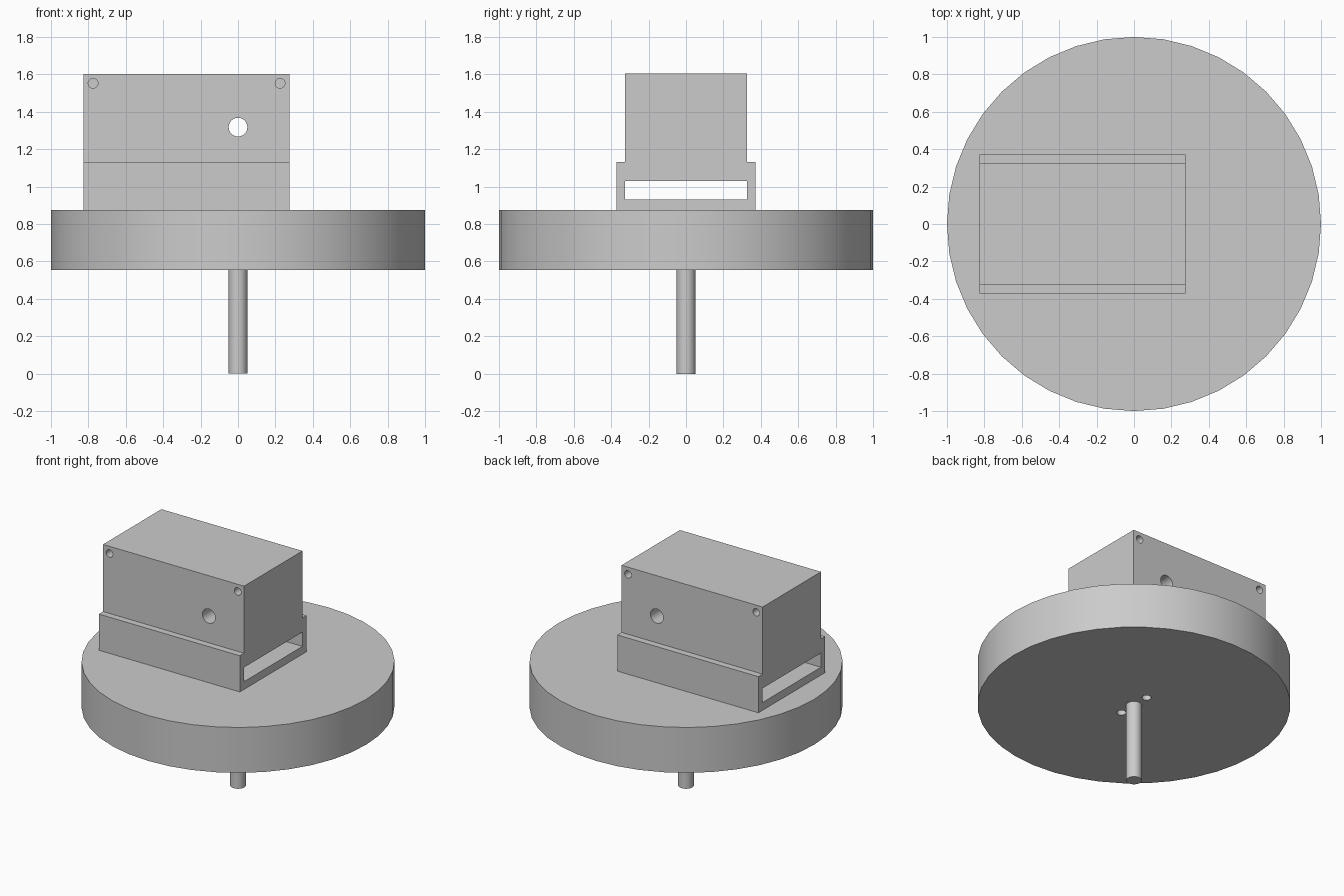
import bpy
import math

if "Cube" in bpy.data.objects:
    bpy.data.objects.remove(bpy.data.objects["Cube"], do_unlink=True)

grey = bpy.data.materials.new("plain grey")
grey.use_nodes = True
grey.diffuse_color = (0.6, 0.6, 0.6, 1)
grey.node_tree.nodes["Principled BSDF"].inputs["Base Color"].default_value = (0.6, 0.6, 0.6, 1)


def finish(obj, name, smooth=True):
    obj.name = name
    obj.data.materials.append(grey)
    if smooth:
        bpy.ops.object.shade_smooth_by_angle(angle=math.radians(30))
    return obj


def box(name, x, y, z):
    """Box from (low, high) ranges on each axis."""
    ranges = (x, y, z)
    bpy.ops.mesh.primitive_cube_add(size=1, location=[(a + b) / 2 for a, b in ranges])
    obj = bpy.context.object
    obj.scale = [b - a for a, b in ranges]
    bpy.ops.object.transform_apply(location=False, rotation=False, scale=True)
    return finish(obj, name, smooth=False)


def rod(name, radius, length, centre, sides=32, along_y=False):
    bpy.ops.mesh.primitive_cylinder_add(vertices=sides, radius=radius, depth=length, location=centre,
                                        rotation=(math.pi / 2 if along_y else 0, 0, 0))
    return finish(bpy.context.object, name)


def cut(target, cutter):
    mod = target.modifiers.new(cutter.name, 'BOOLEAN')
    mod.operation = 'DIFFERENCE'
    mod.solver = 'EXACT'
    mod.object = cutter
    cutter.hide_render = True
    cutter.hide_set(True)


def smooth_cut(target):
    """Apply the cuts, then smooth the hole walls."""
    bpy.ops.object.select_all(action='DESELECT')
    target.select_set(True)
    bpy.context.view_layer.objects.active = target
    for mod in list(target.modifiers):
        cutter = mod.object
        bpy.ops.object.modifier_apply(modifier=mod.name)
        bpy.data.objects.remove(cutter, do_unlink=True)
    bpy.ops.object.shade_smooth_by_angle(angle=math.radians(30))


# Round disc with two screw holes underneath, and the shaft
disc = rod("disc", 1.0, 0.32, (0, 0, 0.715), sides=40)
for side in (-1, 1):
    cut(disc, rod("screw_hole_cutter", 0.03, 0.4, (0, side * 0.125, 0.6)))
smooth_cut(disc)
rod("shaft", 0.05, 0.56, (0, 0, 0.28))

# Wide base of the housing, with a slot right through it
ends = (-0.825, 0.275)
base = box("housing_base", ends, (-0.372, 0.372), (0.875, 1.13))
cut(base, box("slot_cutter", (-1, 1), (-0.325, 0.325), (0.93, 1.03)))
smooth_cut(base)

# Upper block with a cross hole and blind corner holes on both faces
block = box("housing_block", ends, (-0.325, 0.325), (1.13, 1.603))
cut(block, rod("cross_hole_cutter", 0.05, 1, (0, 0, 1.318), along_y=True))
for x in (-0.775, 0.225):
    for side in (-1, 1):
        cut(block, rod("corner_hole_cutter", 0.026, 0.2, (x, side * 0.325, 1.552), along_y=True))
smooth_cut(block)
